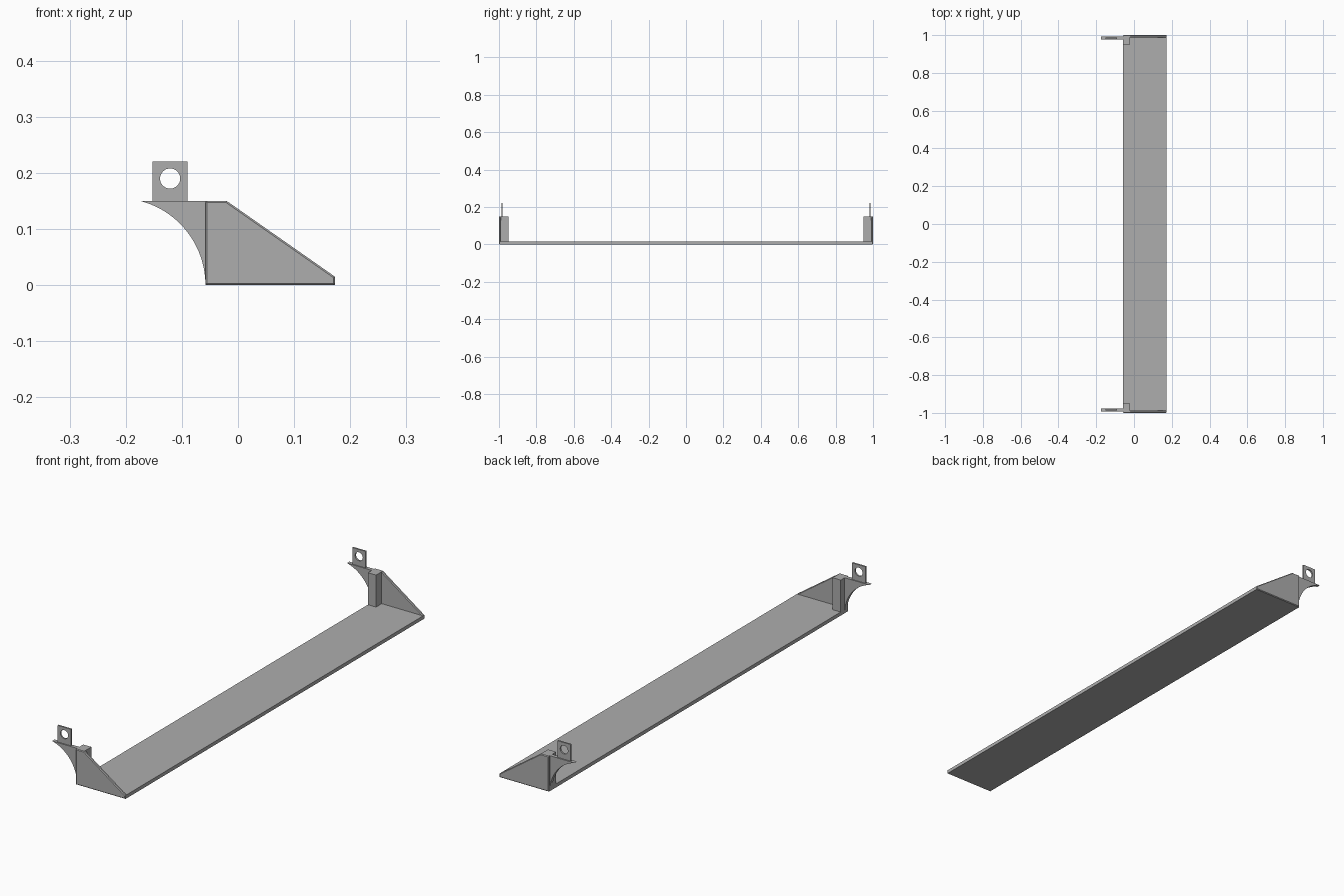
import bpy, bmesh, math

if "Cube" in bpy.data.objects:
    bpy.data.objects.remove(bpy.data.objects["Cube"], do_unlink=True)

grey = bpy.data.materials.new("plain_grey")
grey.use_nodes = True
colour = (0.42, 0.42, 0.42, 1)
grey.diffuse_color = colour
grey.node_tree.nodes["Principled BSDF"].inputs["Base Color"].default_value = colour


def extrude(name, outline, y0, y1):
    """Solid from an x-z outline, running from y0 to y1."""
    bm = bmesh.new()
    face = bm.faces.new([bm.verts.new((x, y0, z)) for x, z in outline])
    new = bmesh.ops.extrude_face_region(bm, geom=[face])["geom"]
    bmesh.ops.translate(bm, vec=(0, y1 - y0, 0),
                        verts=[v for v in new if isinstance(v, bmesh.types.BMVert)])
    bmesh.ops.recalc_face_normals(bm, faces=bm.faces)
    mesh = bpy.data.meshes.new(name)
    bm.to_mesh(mesh)
    bm.free()
    mesh.materials.append(grey)
    obj = bpy.data.objects.new(name, mesh)
    bpy.context.collection.objects.link(obj)
    return obj


def rect(x0, x1, z0, z1):
    return [(x0, z0), (x1, z0), (x1, z1), (x0, z1)]


def smooth(obj):
    bpy.ops.object.select_all(action="DESELECT")
    obj.select_set(True)
    bpy.context.view_layer.objects.active = obj
    bpy.ops.object.shade_smooth_by_angle(angle=math.radians(30))


back, front, top, thick = -0.058, 0.173, 0.15, 0.015

# Long flat tray
extrude("tray", rect(back, front, 0, thick), -0.997, 0.997)

# Concave quarter-round edge of the hanging bracket
radius = 0.155
sweep = math.asin(top / radius)
arc = [(back - radius + radius * math.cos(sweep * i / 24),
        radius * math.sin(sweep * i / 24)) for i in range(25)]

for label, s in (("front", -1), ("rear", 1)):
    # Sloping end wall with a softened outer rim
    wall = extrude(label + "_end_wall",
                   [(back, 0), (front, 0), (front, thick), (-0.02, top), (back, top)],
                   s * 0.988, s)
    bevel = wall.modifiers.new("rim", "BEVEL")
    bevel.width, bevel.segments = 0.003, 1

    # Square corner post
    extrude(label + "_post", rect(back, -0.02, 0, top), s * 0.95, s * 0.997)

    # Curved bracket reaching behind the post
    smooth(extrude(label + "_bracket", arc + [(back, top)], s * 0.976, s * 0.992))

    # Upright tab with a screw hole: two mirrored halves around the opening
    cx, cz, r = -0.121, 0.19, 0.018
    tab = extrude(label + "_tab", rect(-0.152, -0.09, top - 0.002, 0.22),
                  s * 0.98, s * 0.987)
    hole = extrude(label + "_hole_cutter",
                   [(cx + r * math.cos(math.tau * i / 32),
                     cz + r * math.sin(math.tau * i / 32)) for i in range(32)],
                   s * 0.95, s * 1.02)
    hole.hide_render = True
    hole.hide_set(True)
    cut = tab.modifiers.new("hole", "BOOLEAN")
    cut.operation, cut.object, cut.solver = "DIFFERENCE", hole, "EXACT"
    smooth(tab)
